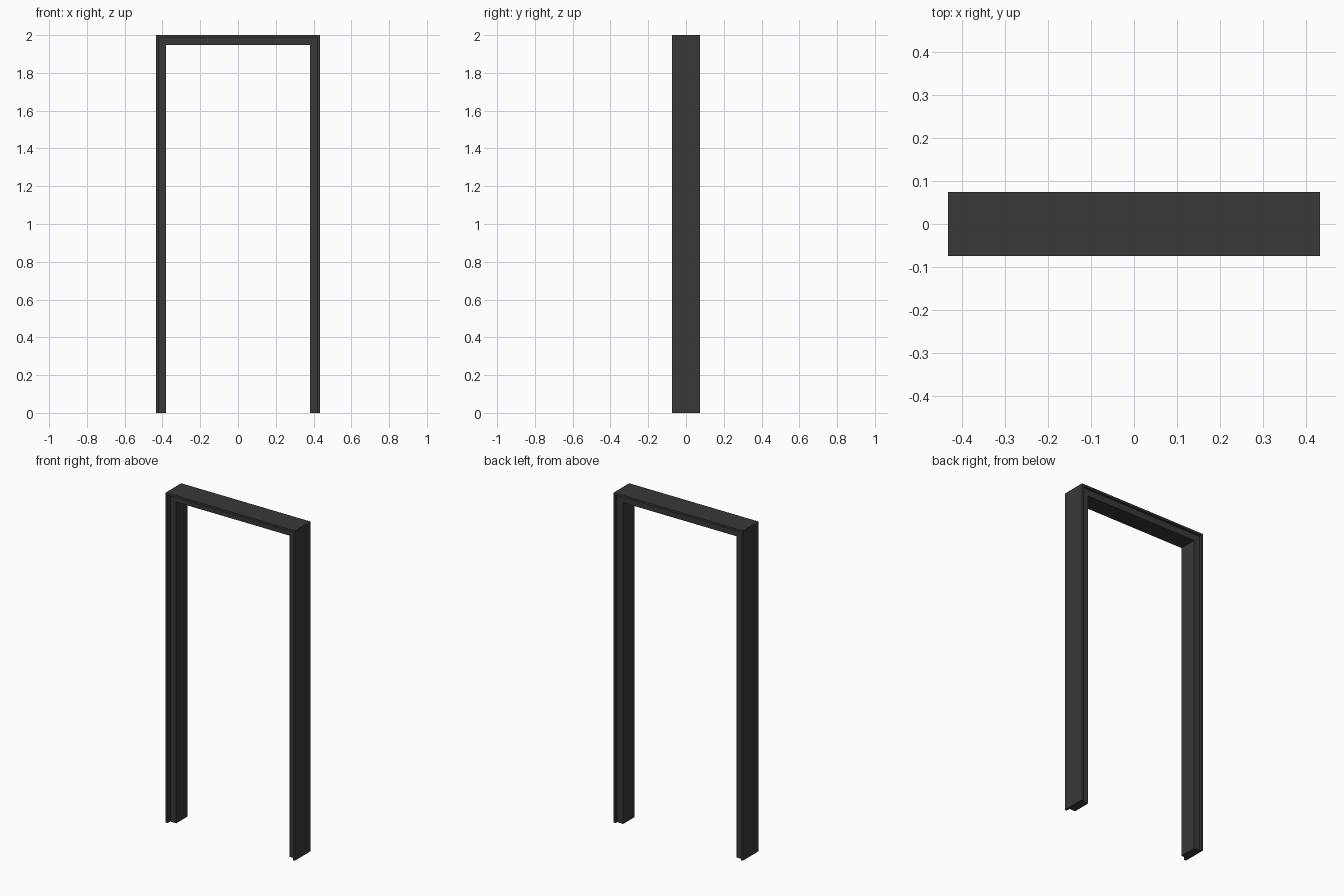
import bpy

if "Cube" in bpy.data.objects:
    bpy.data.objects.remove(bpy.data.objects["Cube"])

# Jamb cross-section: (inset from the outer edge, y), rebated front and back
W, H = 0.433, 2.0
profile = [(0, -0.074), (0.013, -0.074), (0.013, -0.049), (0.053, -0.049),
           (0.053, 0.059), (0.013, 0.059), (0.013, 0.074), (0, 0.074)]

# Sweep the section up one leg, mitred over the head, and down the other leg
stations = [lambda d, y: (-W + d, y, 0), lambda d, y: (-W + d, y, H - d),
            lambda d, y: (W - d, y, H - d), lambda d, y: (W - d, y, 0)]
n = len(profile)
verts = [place(d, y) for place in stations for d, y in profile]
faces = [(s * n + i, s * n + (i + 1) % n, (s + 1) * n + (i + 1) % n, (s + 1) * n + i)
         for s in range(3) for i in range(n)]
faces += [tuple(reversed(range(n))), tuple(range(3 * n, 4 * n))]

mesh = bpy.data.meshes.new("door_frame")
mesh.from_pydata(verts, [], faces)
frame = bpy.data.objects.new("door_frame", mesh)
bpy.context.collection.objects.link(frame)

# Consistent outward normals
import bmesh
bm = bmesh.new()
bm.from_mesh(mesh)
bmesh.ops.recalc_face_normals(bm, faces=bm.faces)
bm.to_mesh(mesh)
bm.free()

# Dark painted finish
paint = bpy.data.materials.new("dark_paint")
paint.diffuse_color = (0.04, 0.04, 0.04, 1)
paint.use_nodes = True
paint.node_tree.nodes["Principled BSDF"].inputs["Base Color"].default_value = paint.diffuse_color
mesh.materials.append(paint)
